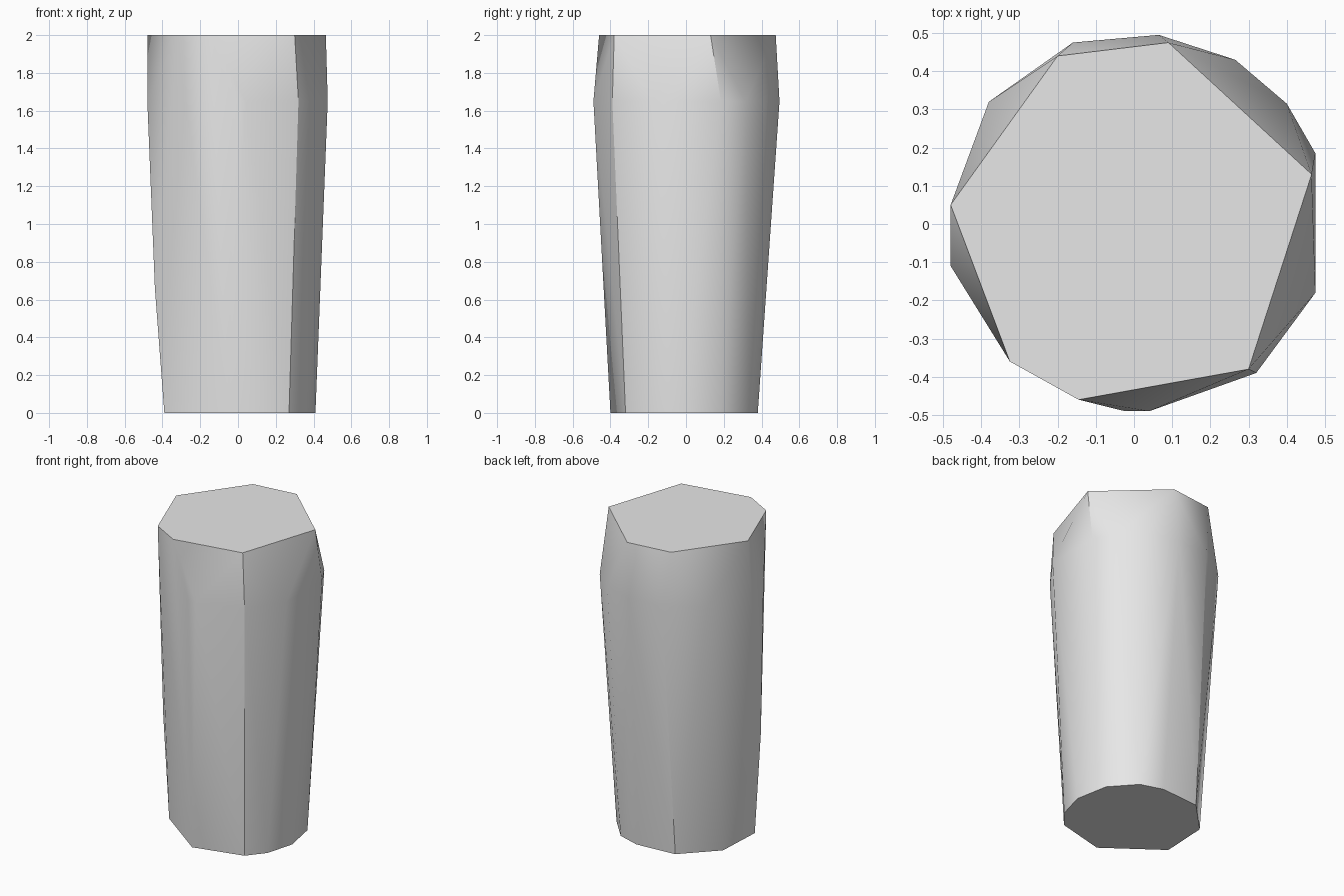
import bpy
import bmesh
import math

cube = bpy.data.objects.get("Cube")
if cube:
    bpy.data.objects.remove(cube, do_unlink=True)

# Outlines of the faceted body at its three main levels: height, then corners
BASE = (0.0, [(.27, -.32), (-.05, -.4), (-.39, -.15), (-.375, .155), (-.175, .36),
              (.09, .38), (.235, .335), (.37, .185), (.41, -.03), (.36, -.21)])
SHOULDER = (1.65, [(-.16, .475), (.065, .495), (.265, .43), (.4, .315), (.475, .185),
                   (.475, -.18), (.32, -.39), (.04, -.49), (-.025, -.49),
                   (-.48, -.11), (-.38, .32)])
TOP = (2.0, [(-.2, .44), (.09, .475), (.465, .13), (.3, -.38),
             (-.145, -.46), (-.325, -.36), (-.48, .05)])
# Small bulge low on the right side
BULGE = (0.66, [(-.44, -.14)])

# Wrap the outlines in a convex skin
bm = bmesh.new()
for height, outline in (BASE, BULGE, SHOULDER, TOP):
    for x, y in outline:
        bm.verts.new((x, y, height))
hull = bmesh.ops.convex_hull(bm, input=bm.verts)
loose = [v for v in bm.verts if not v.link_faces]
bmesh.ops.delete(bm, geom=loose, context='VERTS')

# Merge the flat ends into single faces
bmesh.ops.dissolve_limit(bm, angle_limit=math.radians(0.5),
                         verts=bm.verts[:], edges=bm.edges[:])
bmesh.ops.recalc_face_normals(bm, faces=bm.faces[:])

mesh = bpy.data.meshes.new("faceted_body")
bm.to_mesh(mesh)
bm.free()
body = bpy.data.objects.new("faceted_body", mesh)
bpy.context.collection.objects.link(body)

# Plain grey finish
grey = bpy.data.materials.new("light_grey")
grey.use_nodes = True
colour = (0.8, 0.8, 0.8, 1.0)
grey.diffuse_color = colour
for node in grey.node_tree.nodes:
    if node.type == 'BSDF_PRINCIPLED':
        node.inputs["Base Color"].default_value = colour
mesh.materials.append(grey)

# Smooth the gentle facets, keep the strong edges
bpy.ops.object.select_all(action='DESELECT')
body.select_set(True)
bpy.context.view_layer.objects.active = body
bpy.ops.object.shade_smooth_by_angle(angle=math.radians(30))
